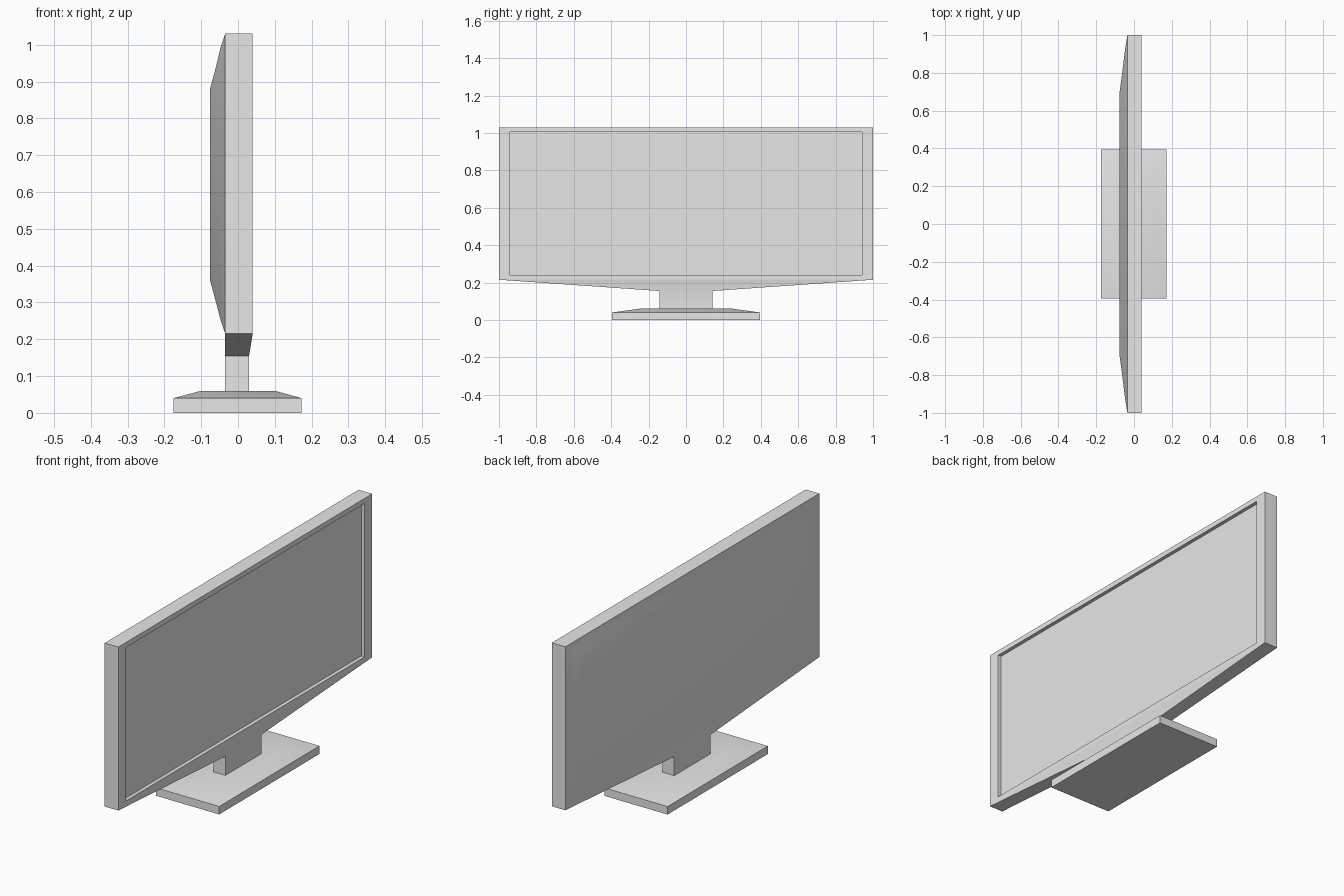
import bpy, bmesh, math

cube = bpy.data.objects.get("Cube")
if cube:
    bpy.data.objects.remove(cube, do_unlink=True)

GREY = (0.8, 0.8, 0.8, 1.0)
grey = bpy.data.materials.new("light grey")
grey.use_nodes = True
grey.diffuse_color = GREY
grey.node_tree.nodes["Principled BSDF"].inputs["Base Color"].default_value = GREY


def loft(name, sections, cap_start=True, cap_end=True):
    """Skin a run of four-cornered sections into one smooth-shaded object."""
    bm = bmesh.new()
    rings = [[bm.verts.new(p) for p in section] for section in sections]
    for a, b in zip(rings, rings[1:]):
        for i in range(4):
            j = (i + 1) % 4
            bm.faces.new((a[i], a[j], b[j], b[i]))
    if cap_start:
        bm.faces.new(rings[0][::-1])
    if cap_end:
        bm.faces.new(rings[-1])
    bmesh.ops.recalc_face_normals(bm, faces=bm.faces)
    mesh = bpy.data.meshes.new(name)
    bm.to_mesh(mesh)
    bm.free()
    mesh.materials.append(grey)
    obj = bpy.data.objects.new(name, mesh)
    bpy.context.collection.objects.link(obj)
    bpy.ops.object.select_all(action='DESELECT')
    obj.select_set(True)
    bpy.context.view_layer.objects.active = obj
    bpy.ops.object.shade_smooth_by_angle(angle=math.radians(30))
    return obj


def upright(x, half_y, z0, z1):
    """Rectangle facing along x."""
    return [(x, -half_y, z0), (x, half_y, z0), (x, half_y, z1), (x, -half_y, z1)]


def level(z, x0, x1, half_y):
    """Rectangle facing along z."""
    return [(x0, -half_y, z), (x1, -half_y, z), (x1, half_y, z), (x0, half_y, z)]


BACK, FRONT, NECK_FRONT = -0.035, 0.04, 0.03

# Display: recessed screen, bezel, rim, then the domed back
loft("display_panel", [
    upright(FRONT - 0.018, 0.94, 0.24, 1.005),
    upright(FRONT, 0.94, 0.24, 1.005),
    upright(FRONT, 1.0, 0.215, 1.03),
    upright(BACK, 1.0, 0.215, 1.03),
    upright(-0.048, 0.92, 0.255, 0.99),
    upright(-0.061, 0.81, 0.305, 0.935),
    upright(-0.076, 0.70, 0.36, 0.88),
])

# Tapered chin running down into the neck
loft("chin_and_neck", [
    level(0.215, BACK, FRONT, 1.0),
    level(0.155, BACK, NECK_FRONT, 0.143),
    level(0.05, BACK, NECK_FRONT, 0.143),
], cap_start=False)

# Foot plate with a shallow sloped top
loft("stand_base", [
    level(0, -0.175, 0.173, 0.395),
    level(0.04, -0.175, 0.173, 0.395),
    level(0.06, -0.1, 0.1, 0.25),
])
